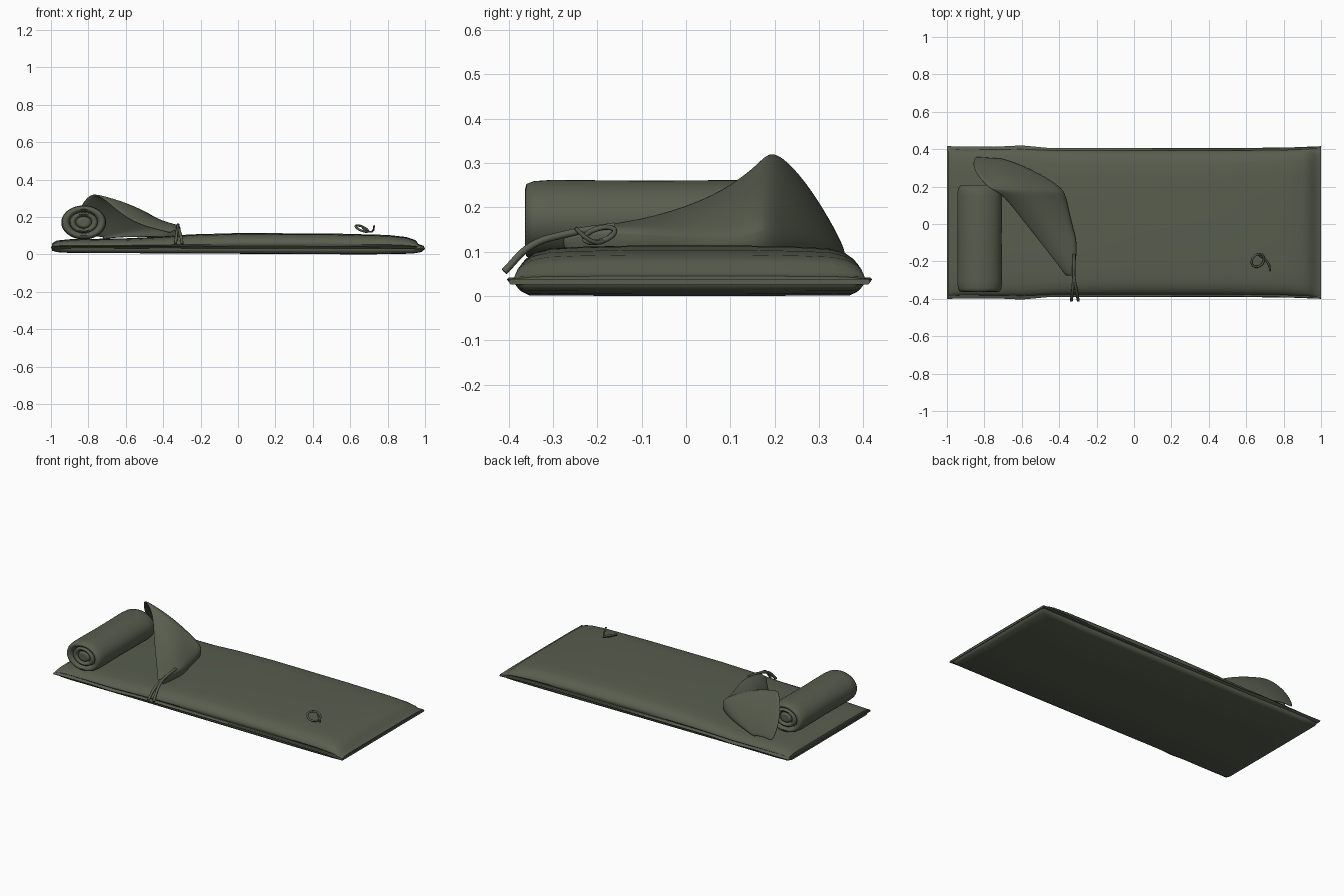
import bpy
import bmesh
import math
from mathutils import Vector

default_cube = bpy.data.objects.get("Cube")
if default_cube:
    bpy.data.objects.remove(default_cube, do_unlink=True)

# Single olive fabric colour
olive = bpy.data.materials.new("olive_fabric")
olive.use_nodes = True
olive_colour = (0.098, 0.112, 0.077, 1.0)
olive.diffuse_color = olive_colour
shader = next(n for n in olive.node_tree.nodes if n.type == "BSDF_PRINCIPLED")
shader.inputs["Base Color"].default_value = olive_colour
shader.inputs["Roughness"].default_value = 0.9


def finish(name, bm, angle=40):
    """Turn a bmesh into a shaded, coloured object."""
    bmesh.ops.recalc_face_normals(bm, faces=bm.faces[:])
    mesh = bpy.data.meshes.new(name)
    bm.to_mesh(mesh)
    bm.free()
    mesh.materials.append(olive)
    obj = bpy.data.objects.new(name, mesh)
    bpy.context.collection.objects.link(obj)
    bpy.ops.object.select_all(action="DESELECT")
    obj.select_set(True)
    bpy.context.view_layer.objects.active = obj
    bpy.ops.object.shade_smooth_by_angle(angle=math.radians(angle))
    return obj


def loft(rows, closed_rows=False, cap=False):
    """Skin a list of point rows with quads."""
    bm = bmesh.new()
    grid = [[bm.verts.new(p) for p in row] for row in rows]
    count = len(grid[0])
    for first, second in zip(grid, grid[1:]):
        for i in range(count if closed_rows else count - 1):
            j = (i + 1) % count
            bm.faces.new((first[i], first[j], second[j], second[i]))
    if cap:
        bm.faces.new(grid[0])
        bm.faces.new(grid[-1])
    return bm


def padded_layer(name, stations, section):
    """Loft a section (width share, height share) along x."""
    outline = section + [(-w, h) for w, h in reversed(section)]
    rows = []
    for x, half, low, high in stations:
        rows.append([(x, 0.008 + half * w, low + (high - low) * h)
                     for w, h in outline])
    return finish(name, loft(rows, closed_rows=True, cap=True), 50)


# Lower padded layer: x, half width, bottom, top
padded_layer("lower_layer", [
    (-0.995, 0.385, 0.02, 0.04), (-0.97, 0.39, 0.012, 0.045),
    (-0.9, 0.39, 0.008, 0.05), (-0.5, 0.385, 0.006, 0.05),
    (0.3, 0.385, 0.002, 0.05), (0.7, 0.385, 0.0, 0.05),
    (0.93, 0.39, 0.004, 0.05), (0.98, 0.395, 0.012, 0.045),
    (0.995, 0.395, 0.025, 0.04),
], [(0.3, 0), (0.94, 0.03), (0.98, 0.18), (1, 0.5), (0.99, 0.8), (0.96, 1)])

# Upper padded layer, thinner at the head end
padded_layer("upper_layer", [
    (-0.995, 0.395, 0.04, 0.058), (-0.97, 0.39, 0.038, 0.074),
    (-0.9, 0.388, 0.038, 0.081), (-0.6, 0.392, 0.038, 0.086),
    (-0.42, 0.385, 0.038, 0.095), (-0.25, 0.385, 0.038, 0.107),
    (0, 0.385, 0.038, 0.114), (0.5, 0.385, 0.038, 0.112),
    (0.8, 0.388, 0.038, 0.104), (0.9, 0.392, 0.036, 0.093),
    (0.95, 0.395, 0.035, 0.076), (0.965, 0.395, 0.034, 0.055),
    (0.995, 0.4, 0.032, 0.045),
], [(0.97, 0), (1, 0.22), (0.99, 0.42), (0.96, 0.6), (0.91, 0.78),
    (0.82, 0.91), (0.65, 0.96), (0.3, 1)])

# Thin zip seam sticking out between the layers
padded_layer("zip_seam", [
    (-1, 0.408, 0.032, 0.042), (-0.75, 0.405, 0.034, 0.042),
    (-0.6, 0.412, 0.032, 0.042), (-0.45, 0.398, 0.033, 0.042),
    (0.5, 0.397, 0.032, 0.042), (0.85, 0.402, 0.03, 0.04),
    (1, 0.408, 0.026, 0.038),
], [(0.99, 0), (1, 0.5), (0.99, 1)])

# Rolled pillow: profile of radius share and inset, mirrored end to end
end_profile = [(0.02, 0.012), (0.2, 0.008), (0.3, 0.012), (0.35, 0.028),
               (0.4, 0.01), (0.5, 0.005), (0.58, 0.01), (0.62, 0.03),
               (0.67, 0.01), (0.78, 0), (0.9, 0.003), (0.97, 0.02), (1, 0.06)]
near_end, far_end = -0.363, 0.207
profile = [(r, near_end + inset) for r, inset in end_profile]
profile.append((0.98, (near_end + far_end) / 2))
profile += [(r, far_end - inset) for r, inset in reversed(end_profile)]
turns = [2 * math.pi * k / 48 for k in range(48)]
rings = [[(-0.825 + 0.12 * r * math.cos(a), y, 0.171 + 0.091 * r * math.sin(a))
          for a in turns] for r, y in profile]
finish("rolled_pillow", loft(rings, closed_rows=True, cap=True), 60)

# Turned-back hood flap: raised edge, low edge and bulge for each row
flap_rows = [
    ((-0.85, 0.36, 0.09), (-0.72, 0.35, 0.09), 0.005),
    ((-0.865, 0.32, 0.17), (-0.62, 0.32, 0.11), 0.02),
    ((-0.845, 0.265, 0.26), (-0.5, 0.265, 0.125), 0.03),
    ((-0.8, 0.215, 0.315), (-0.41, 0.21, 0.14), 0.025),
    ((-0.765, 0.185, 0.325), (-0.37, 0.175, 0.155), 0.02),
    ((-0.71, 0.16, 0.29), (-0.36, 0.14, 0.135), 0.028),
    ((-0.65, 0.09, 0.235), (-0.345, 0.07, 0.13), 0.035),
    ((-0.58, 0, 0.185), (-0.325, -0.02, 0.135), 0.03),
    ((-0.5, -0.1, 0.15), (-0.3, -0.1, 0.143), 0.022),
    ((-0.42, -0.2, 0.13), (-0.31, -0.2, 0.15), 0.012),
    ((-0.36, -0.28, 0.115), (-0.325, -0.28, 0.13), 0.004),
]
rows = []
columns = 7
for raised, low, bulge in flap_rows:
    a, b = Vector(raised), Vector(low)
    row = []
    for k in range(columns):
        t = k / (columns - 1)
        point = a.lerp(b, t)
        point.z += bulge * math.sin(math.pi * t)
        row.append(point)
    # hem tucked down onto the bag
    row.append(Vector((b.x - 0.015, b.y, min(b.z - 0.01, 0.092))))
    rows.append(row)
flap = finish("hood_flap", loft(rows), 60)
cloth = flap.modifiers.new("cloth_thickness", "SOLIDIFY")
cloth.thickness = 0.012
cloth.offset = 0
smooth = flap.modifiers.new("soft_folds", "SUBSURF")
smooth.levels = smooth.render_levels = 2


def cord(name, points, radius, cyclic=False):
    """Round cord through a few points, converted to a mesh."""
    curve = bpy.data.curves.new(name, "CURVE")
    curve.dimensions = "3D"
    curve.bevel_depth = radius
    curve.bevel_resolution = 2
    curve.resolution_u = 6
    curve.use_fill_caps = True
    spline = curve.splines.new("BEZIER")
    spline.bezier_points.add(len(points) - 1)
    for knot, p in zip(spline.bezier_points, points):
        knot.co = p
        knot.handle_left_type = knot.handle_right_type = "AUTO"
    spline.use_cyclic_u = cyclic
    curve.materials.append(olive)
    obj = bpy.data.objects.new(name, curve)
    bpy.context.collection.objects.link(obj)
    bpy.ops.object.select_all(action="DESELECT")
    obj.select_set(True)
    bpy.context.view_layer.objects.active = obj
    bpy.ops.object.convert(target="MESH")
    bpy.ops.object.shade_smooth_by_angle(angle=math.radians(50))


# Two drawstrings hanging over the front edge
for side, end_x in (("right", -0.335), ("left", -0.298)):
    cord("drawstring_" + side, [
        (-0.32, -0.16, 0.158), (-0.322, -0.27, 0.14),
        ((end_x - 0.32) / 2, -0.35, 0.113), (end_x, -0.41, 0.055)], 0.008)

# Small cord loop with a loose tail near the foot
loop = []
for k in range(8):
    a = math.tau * k / 8
    loop.append((0.662 + 0.032 * math.cos(a) + 0.008 * math.sin(a),
                 -0.195 + 0.034 * math.sin(a),
                 0.138 - 0.015 * math.cos(a) + 0.008 * math.sin(a)))
cord("cord_loop", loop, 0.006, cyclic=True)
cord("cord_tail", [(0.665, -0.165, 0.142), (0.7, -0.19, 0.122),
                   (0.72, -0.215, 0.125), (0.728, -0.25, 0.153)], 0.005)
